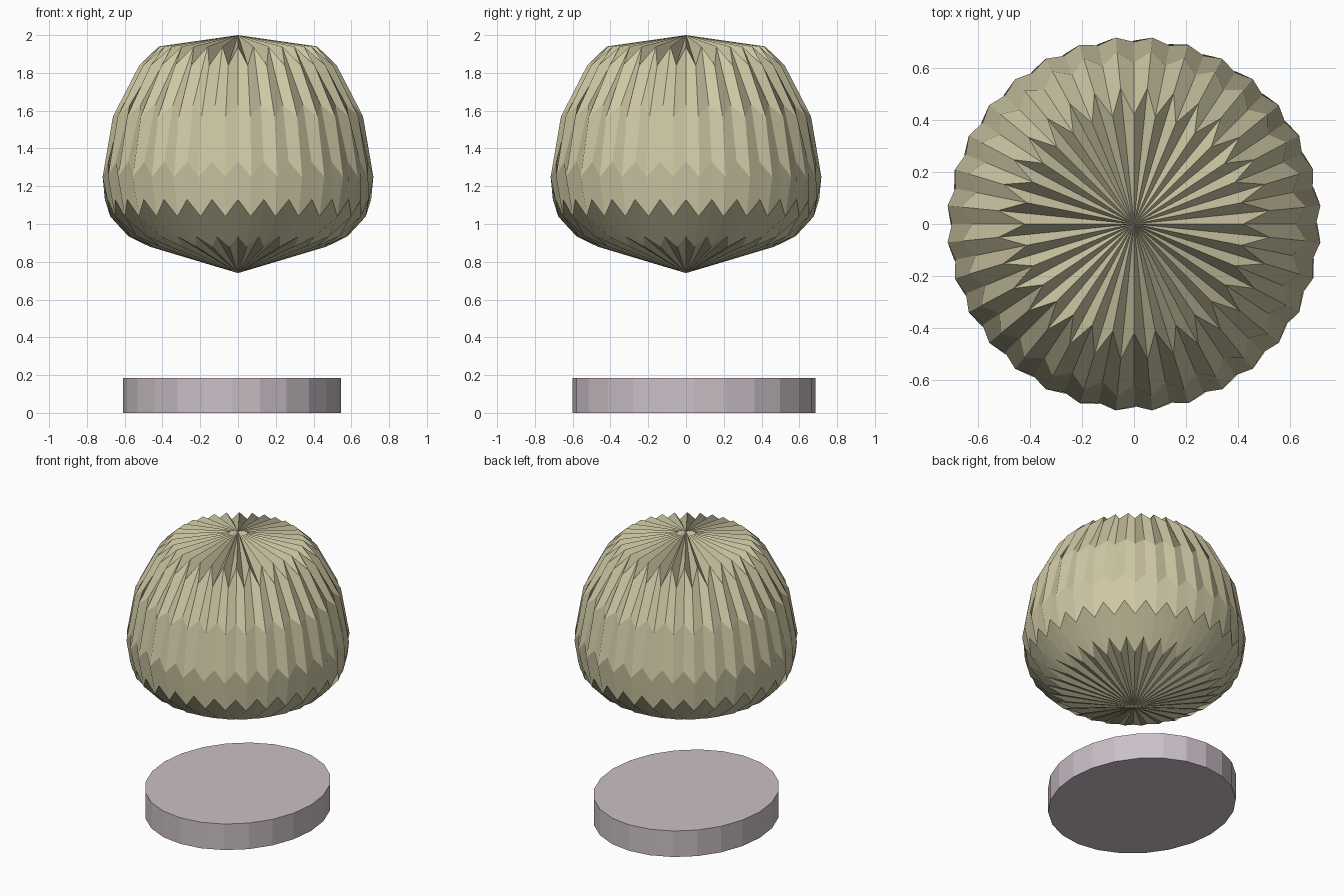
import bpy, bmesh
from math import pi, sin, cos

if "Cube" in bpy.data.objects:
    bpy.data.objects.remove(bpy.data.objects["Cube"])


def material(name, col):
    m = bpy.data.materials.new(name)
    m.diffuse_color = (*col, 1)
    m.use_nodes = True
    m.node_tree.nodes["Principled BSDF"].inputs["Base Color"].default_value = m.diffuse_color
    return m


def finish(bm, name, mat):
    bmesh.ops.recalc_face_normals(bm, faces=bm.faces)
    me = bpy.data.meshes.new(name)
    bm.to_mesh(me)
    bm.free()
    ob = bpy.data.objects.new(name, me)
    bpy.context.collection.objects.link(ob)
    me.materials.append(mat)
    return ob


# Pleated body: groove and ridge columns alternate, giving zigzag rings
groove = [(.42, 1.94), (.62, 1.63), (.70, 1.33), (.705, 1.13), (.58, .935)]
ridge = [(.525, 1.84), (.665, 1.57), (.72, 1.25), (.68, 1.04), (.47, .88)]
N = 64
bm = bmesh.new()
top = bm.verts.new((0, 0, 2))
bottom = bm.verts.new((0, 0, .74))
cols = []
for i in range(N):
    a = 2 * pi * i / N
    prof = ridge if i % 2 else groove
    cols.append([top] + [bm.verts.new((r * cos(a), r * sin(a), z)) for r, z in prof] + [bottom])
for i in range(N):
    p, q = cols[i], cols[(i + 1) % N]
    bm.faces.new((p[0], p[1], q[1]))
    bm.faces.new((p[-1], q[-2], p[-2]))
    for k in range(1, len(p) - 2):
        bm.faces.new((p[k], p[k + 1], q[k + 1], q[k]))
finish(bm, "pleated_body", material("olive", (.61, .57, .37)))

# Flat oval base disc, slightly off centre
bm = bmesh.new()
bmesh.ops.create_cone(bm, cap_ends=True, segments=24, radius1=1, radius2=1, depth=1)
bmesh.ops.scale(bm, verts=bm.verts, vec=(.576, .643, .185))
bmesh.ops.translate(bm, verts=bm.verts, vec=(-.032, .042, .0925))
finish(bm, "base_disc", material("mauve", (.60, .53, .58)))
